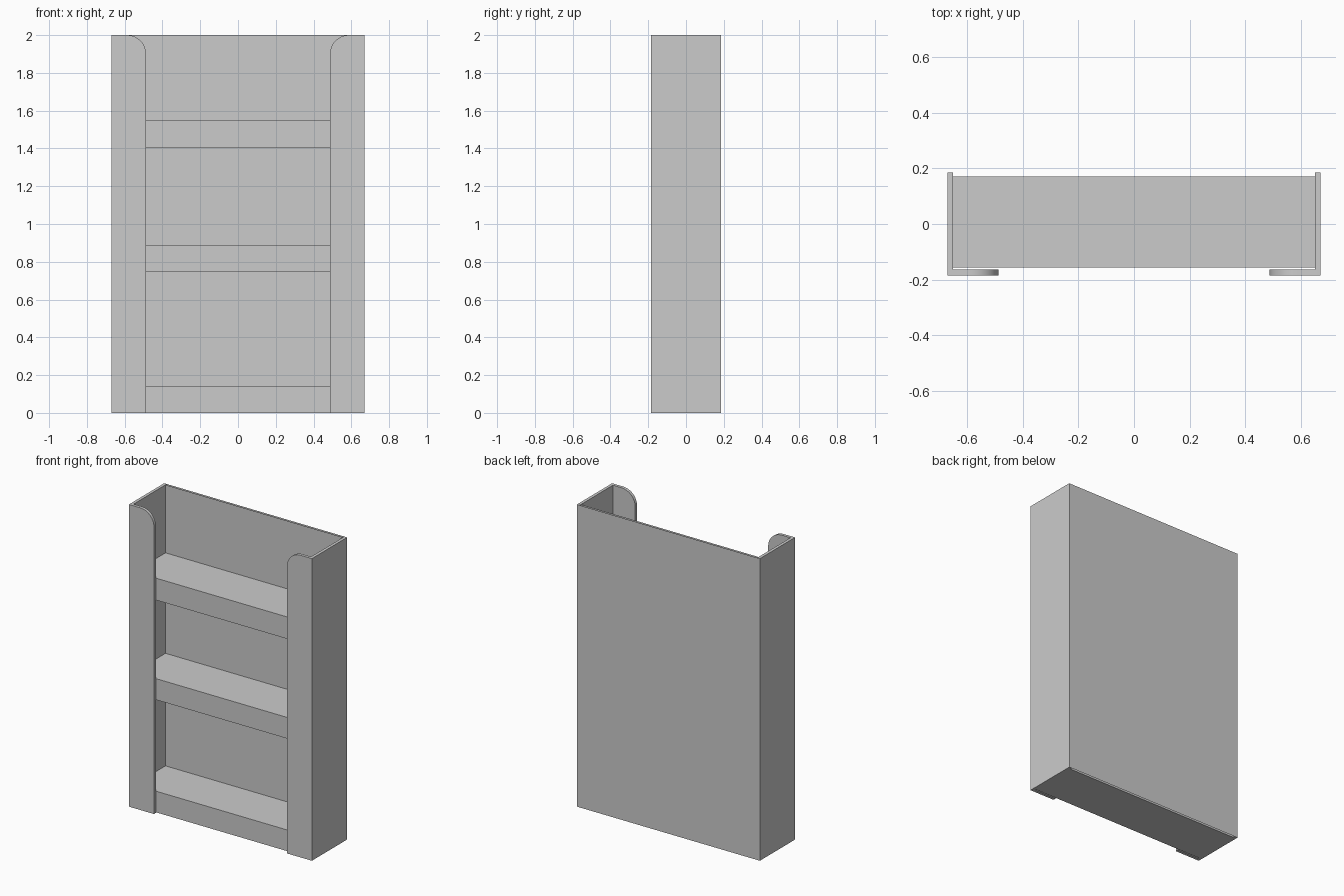
import bpy, bmesh, math

if "Cube" in bpy.data.objects:
    bpy.data.objects.remove(bpy.data.objects["Cube"])

W, D, H = 0.67, 0.184, 2.0     # half width, half depth, height
T = 0.02                       # board thickness
FLANGE_IN = 0.487              # inner edge of the front flanges
R = 0.1                        # corner radius of the flange tops


def finish(name, bm, mirror=False):
    bmesh.ops.recalc_face_normals(bm, faces=bm.faces)
    me = bpy.data.meshes.new(name)
    bm.to_mesh(me)
    bm.free()
    ob = bpy.data.objects.new(name, me)
    bpy.context.collection.objects.link(ob)
    if mirror:
        ob.modifiers.new("Mirror", 'MIRROR').use_axis[0] = True
    bpy.ops.object.select_all(action='DESELECT')
    ob.select_set(True)
    bpy.context.view_layer.objects.active = ob
    bpy.ops.object.shade_smooth_by_angle(angle=math.radians(30))
    return ob


def box(name, lo, hi, mirror=False):
    bm = bmesh.new()
    bmesh.ops.create_cube(bm, size=1)
    for v in bm.verts:
        v.co = [hi[i] if v.co[i] > 0 else lo[i] for i in range(3)]
    return finish(name, bm, mirror)


def sheet(name, half_w, y):
    bm = bmesh.new()
    pts = [(-half_w, 0), (half_w, 0), (half_w, H), (-half_w, H)]
    bm.faces.new([bm.verts.new((x, y, z)) for x, z in pts])
    return finish(name, bm)


# Side panels
box("side_panel", (W - T, -D + T, 0), (W, D, H), mirror=True)

# Front flanges with a rounded inner top corner
profile = [(FLANGE_IN, 0), (W, 0), (W, H)]
for i in range(13):
    a = math.pi / 2 + i * math.pi / 24
    profile.append((FLANGE_IN + R + R * math.cos(a), H - R + R * math.sin(a)))
bm = bmesh.new()
face = bm.faces.new([bm.verts.new((x, -D, z)) for x, z in profile])
ext = bmesh.ops.extrude_face_region(bm, geom=[face], use_keep_orig=True)
for g in ext["geom"]:
    if isinstance(g, bmesh.types.BMVert):
        g.co.y += T
finish("front_flange", bm, mirror=True)

# Double-skinned back, open along its top and bottom
sheet("back_outer_skin", W - T, D)
sheet("back_inner_skin", W - T, 0.17)

# Shelves
for name, z0, z1 in (("bottom_shelf", 0, 0.14),
                     ("middle_shelf", 0.745, 0.885),
                     ("top_shelf", 1.405, 1.55)):
    box(name, (-W + T, -0.157, z0), (W - T, 0.17, z1))
